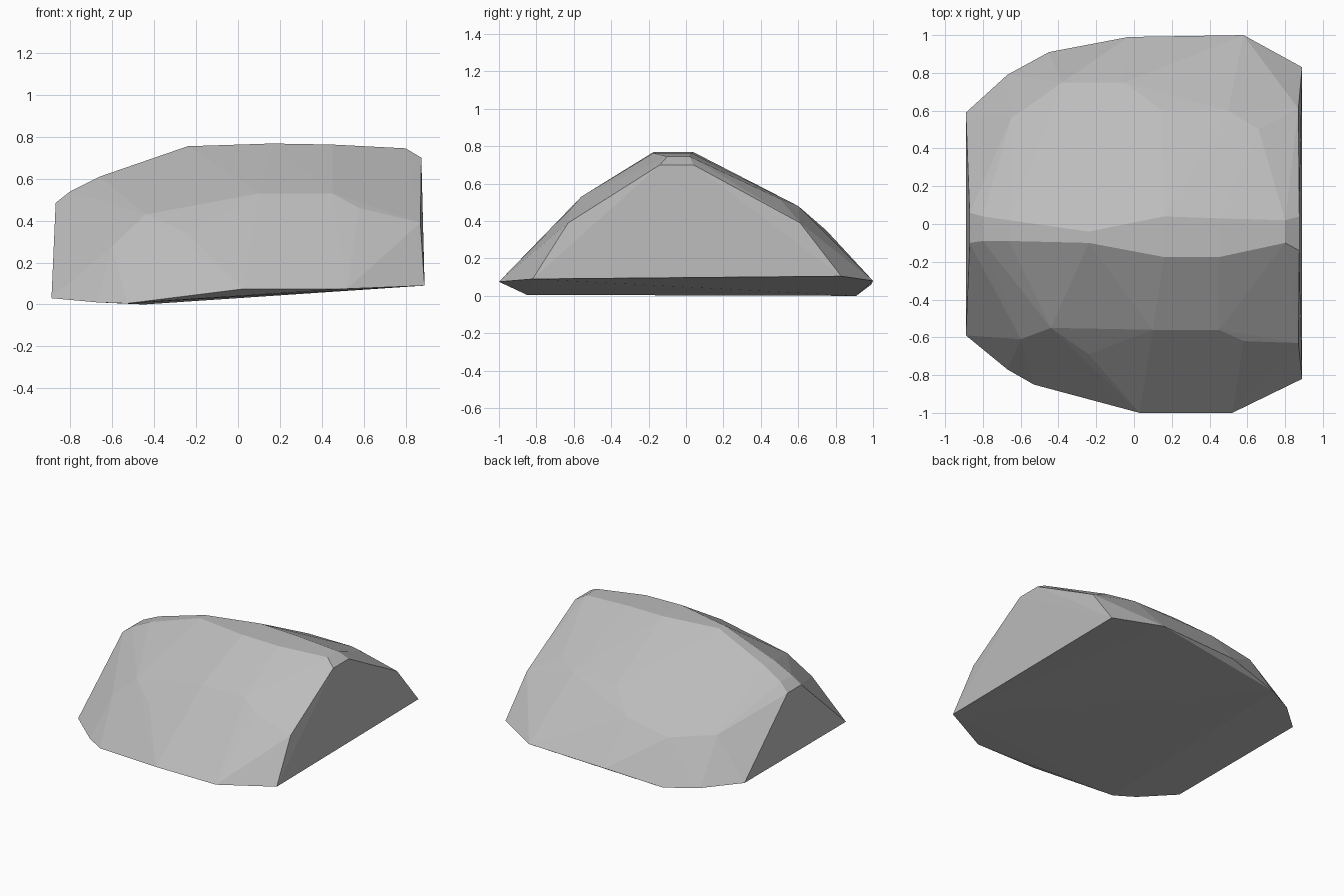
import bpy
import bmesh

# Base outline, running round the tilted underside
base_rim = [
    (-.89, -.59, .03), (-.67, -.77, .01), (-.53, -.85, .005), (.03, -1, .075),
    (.52, -1, .075), (.89, -.82, .09), (.89, .83, .105), (.58, 1, .08),
    (-.03, .99, .06), (-.45, .91, 0), (-.67, .79, .01), (-.89, .59, .03),
]
# Creases halfway up the front and back slopes
shoulders = [
    (-.60, -.61, .28), (-.44, -.55, .43), (-.24, -.69, .34), (-.05, -.63, .42),
    (.10, -.56, .53), (.45, -.56, .53), (.58, -.62, .46), (.87, -.63, .39),
    (.87, .61, .39), (.66, .50, .52), (.50, .60, .48), (.15, .60, .48),
    (-.05, .75, .35), (-.38, .75, .29), (-.65, .56, .31),
]
# Narrow ridge: x, front y, back y, height
ridge = [
    (-.87, -.10, .06, .485), (-.80, -.09, .04, .54), (-.66, -.09, .02, .61),
    (-.24, -.10, -.04, .755), (.16, -.175, .04, .768), (.45, -.175, .03, .763),
    (.80, -.10, .02, .745), (.875, -.14, .04, .70),
]

points = base_rim + shoulders
for x, front, back, z in ridge:
    points += [(x, front, z), (x, back, z)]

# Faceted stone skinned around the creases
bm = bmesh.new()
verts = [bm.verts.new(p) for p in points]
bmesh.ops.convex_hull(bm, input=verts)
bmesh.ops.delete(bm, geom=[v for v in bm.verts if not v.link_faces], context='VERTS')
bmesh.ops.recalc_face_normals(bm, faces=bm.faces)
mesh = bpy.data.meshes.new("rock")
bm.to_mesh(mesh)
bm.free()

grey = bpy.data.materials.new("stone grey")
grey.diffuse_color = (.5, .5, .5, 1)
mesh.materials.append(grey)
rock = bpy.data.objects.new("rock", mesh)
bpy.context.collection.objects.link(rock)
